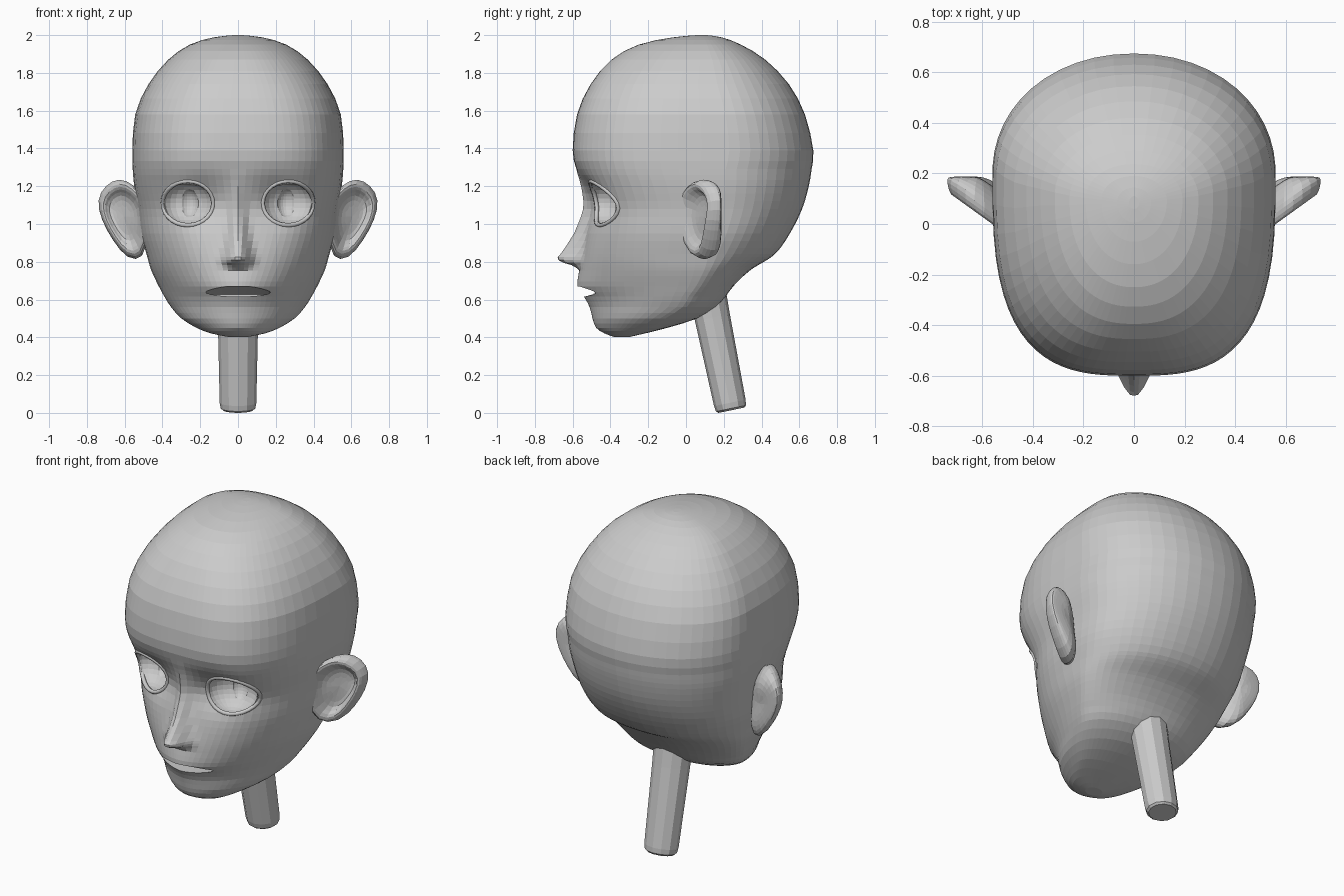
import bpy, bmesh
from math import sin, cos, pi, exp, radians
from mathutils import Vector, Matrix
from mathutils.bvhtree import BVHTree

if "Cube" in bpy.data.objects:
    bpy.data.objects.remove(bpy.data.objects["Cube"])


def loft(name, rings):
    """Skin closed rings of points, capped at both ends."""
    bm = bmesh.new()
    vs = [[bm.verts.new(p) for p in r] for r in rings]
    n = len(rings[0])
    for a, b in zip(vs, vs[1:]):
        for i in range(n):
            j = (i + 1) % n
            bm.faces.new((a[i], a[j], b[j], b[i]))
    bm.faces.new(vs[0])
    bm.faces.new(vs[-1])
    bmesh.ops.recalc_face_normals(bm, faces=bm.faces)
    me = bpy.data.meshes.new(name)
    bm.to_mesh(me)
    bm.free()
    ob = bpy.data.objects.new(name, me)
    bpy.context.collection.objects.link(ob)
    return ob


def spline(p, q, r, s, t):
    """Catmull-Rom between table rows q and r."""
    return [0.5 * (2 * b + (c - a) * t + (2 * a - 5 * b + 4 * c - d) * t * t
                   + (3 * b - a - 3 * c + d) * t ** 3)
            for a, b, c, d in zip(p, q, r, s)]


def lerp_table(tab, z):
    for (z0, v0), (z1, v1) in zip(tab, tab[1:]):
        if z0 <= z <= z1:
            return v0 + (v1 - v0) * (z - z0) / (z1 - z0)
    return 0.0


# Head sections: z, front y, back y, half width, y of widest point, front roundness
SECTIONS = [
    (.402, -.38, -.30, .05, -.34, 2.0), (.42, -.43, -.22, .14, -.31, 2.0),
    (.45, -.475, -.10, .22, -.20, 1.9), (.50, -.495, .06, .30, -.12, 1.85),
    (.56, -.51, .16, .355, -.03, 1.8), (.615, -.54, .21, .39, .0, 1.75),
    (.67, -.575, .25, .42, .04, 1.8), (.755, -.565, .34, .46, .08, 2.0),
    (.84, -.55, .47, .485, .10, 2.2), (.95, -.53, .55, .515, .14, 2.4),
    (1.08, -.515, .615, .53, .17, 2.55), (1.20, -.545, .65, .55, .18, 2.75),
    (1.29, -.58, .665, .558, .18, 2.9), (1.39, -.60, .674, .56, .20, 3.0),
    (1.58, -.577, .63, .545, .18, 2.9), (1.74, -.505, .545, .475, .14, 2.7),
    (1.87, -.395, .42, .37, .12, 2.4), (1.95, -.25, .29, .255, .10, 2.2),
    (1.988, -.07, .19, .13, .09, 2.0), (2.0, .06, .11, .02, .08, 2.0)]
NOSE = [(.755, 0), (.78, .035), (.792, .085), (.806, .118), (.822, .128),
        (.85, .108), (.95, .063), (1.08, .032), (1.2, .012), (1.29, 0)]
HALF = 32


def head_ring(z, front, back, hw, yc, n):
    pts = []
    for k in range(2 * HALF):
        u = k if k <= HALF else 2 * HALF - k
        side = 1 if k <= HALF else -1
        th = pi * (u / HALF) ** 1.4          # denser columns on the face
        e = 2 / (n if th < pi / 2 else 2.08)
        x = hw * max(sin(th), 0) ** e
        c = abs(cos(th)) ** e
        y = yc - (yc - front) * c if th < pi / 2 else yc + (back - yc) * c
        if th < pi / 2:                      # nose ridge and sunken eye sockets
            w = .064 - .032 * min(max((z - .82) / .25, 0), 1)
            y -= lerp_table(NOSE, z) * exp(-(x / w) ** 2.5)
            y += .05 * exp(-((x - .2) / .12) ** 2 - ((z - 1.12) / .11) ** 2)
        pts.append((side * x, y, z))
    return pts


rings = []
for i in range(len(SECTIONS) - 1):
    row = [SECTIONS[min(max(i + d, 0), len(SECTIONS) - 1)] for d in (-1, 0, 1, 2)]
    z = row[1][0]
    steps = 6 if z == .755 else 3 if .67 <= z < 1.29 else 2
    rings += [head_ring(*spline(*row, t / steps)) for t in range(steps)]
rings.append(head_ring(*SECTIONS[-1]))
head = loft("head", rings)
surface = BVHTree.FromPolygons([v.co.copy() for v in head.data.vertices],
                               [tuple(p.vertices) for p in head.data.polygons])


def face_point(x, z):
    return surface.ray_cast(Vector((x, -2, z)), Vector((0, 1, 0)))[0]


def ellipsoid(loc, size, turn):
    bm = bmesh.new()
    bmesh.ops.create_uvsphere(bm, u_segments=24, v_segments=14, radius=1)
    bm.transform(Matrix.Translation(loc) @ Matrix.Rotation(turn, 4, 'Z')
                 @ Matrix.Diagonal((*size, 1)))
    me = bpy.data.meshes.new("cutter")
    bm.to_mesh(me)
    bm.free()
    ob = bpy.data.objects.new("cutter", me)
    bpy.context.collection.objects.link(ob)
    return ob


def carve(cutter):
    cutter.hide_render = True
    m = head.modifiers.new("carve", 'BOOLEAN')
    m.operation, m.solver, m.object = 'DIFFERENCE', 'EXACT', cutter
    bpy.context.view_layer.objects.active = head
    bpy.ops.object.modifier_apply(modifier=m.name)
    bpy.data.objects.remove(cutter)


# Hollow eyes with a deeper iris dent, and a lid around each opening
for s, side in ((1, "left"), (-1, "right")):
    c = face_point(s * .265, 1.11)
    turn = s * radians(22)
    carve(ellipsoid(c, (.142, .11, .114), turn))
    carve(ellipsoid(c + Vector((0, .06, 0)), (.06, .07, .08), turn))
    cu = bpy.data.curves.new(side + "_eyelid", 'CURVE')
    cu.dimensions = '3D'
    cu.bevel_depth, cu.bevel_resolution = .012, 1
    sp = cu.splines.new('POLY')
    sp.points.add(27)
    sp.use_cyclic_u = True
    for k, p in enumerate(sp.points):
        a = 2 * pi * k / 28
        q = face_point(s * (.265 + .134 * cos(a)), 1.11 + .117 * sin(a))
        p.co = (q.x, q.y + .003, q.z, 1)
    bpy.context.collection.objects.link(bpy.data.objects.new(side + "_eyelid", cu))

# Open mouth: the roof slopes down to a thin back edge
mouth = []
for y, mid, up, down, w in ((-.75, .65, .02, .035, .175), (-.56, .65, .02, .035, .175),
                            (-.36, .622, .006, .006, .165)):
    mouth.append([(w * cos(a), y, mid + (up if sin(a) > 0 else down) * sin(a))
                  for a in (2 * pi * k / 24 for k in range(24))])
carve(loft("cutter", mouth))

# Neck, leaning back towards its base
axis = Vector((0, .2, -.98))
across = Vector((0, .98, .2))
neck = []
for t, r in ((0, .115), (.2, .107), (.66, .097), (.69, .092), (.7, .08)):
    o = Vector((0, .1, .70)) + axis * t
    neck.append([o + Vector((r * cos(a), 0, 0)) + across * (r * .88 * sin(a))
                 for a in (2 * pi * k / 12 for k in range(12))])
loft("neck", neck)

# Cupped ears: outline in the front view, swept backwards
EAR = [(.555, 1.206), (.63, 1.24), (.70, 1.2), (.745, 1.127), (.72, 1.02),
       (.66, .915), (.587, .818), (.50, .818), (.48, .95), (.48, 1.12)]
LAYERS = [(.35, .13), (.68, .125), (.95, .08), (1.05, .04), (1.03, .0), (.92, -.03),
          (.76, -.015), (.62, .03), (.3, .04)]
for s, side in ((1, "left"), (-1, "right")):
    layers = []
    for k, dy in LAYERS:
        ring = []
        for px, pz in EAR:
            x, z = .605 + (px - .605) * k, 1.04 + (pz - 1.04) * k
            y = .015 + (x - .55) * .72 + dy + .06 * max(0, (1 - z) / .18)
            ring.append((s * x, min(y, .185 + .02 * dy), z))
        layers.append(ring)
    ear = loft(side + "_ear", layers)
    ear.modifiers.new("round", 'SUBSURF').levels = 1
    ear.modifiers["round"].render_levels = 1
